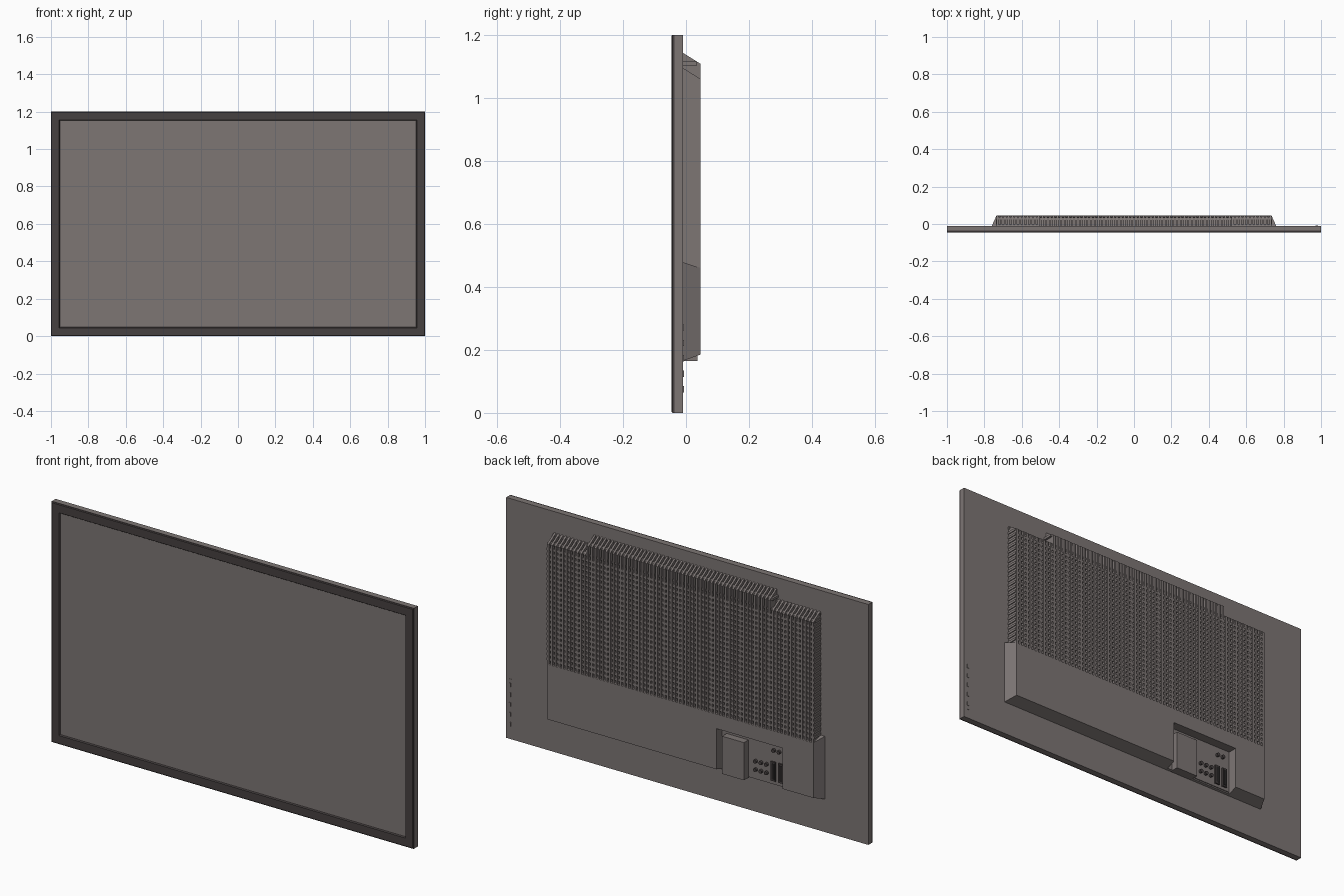
import bpy, bmesh, math
from mathutils import Matrix

if "Cube" in bpy.data.objects:
    bpy.data.objects.remove(bpy.data.objects["Cube"])


def material(name, rgb):
    m = bpy.data.materials.new(name)
    m.diffuse_color = (*rgb, 1)
    m.use_nodes = True
    m.node_tree.nodes["Principled BSDF"].inputs["Base Color"].default_value = m.diffuse_color
    return m


GREY = material("housing grey", (0.205, 0.180, 0.175))
SCREEN = material("screen grey", (0.205, 0.180, 0.175))
DARK = material("bezel dark", (0.062, 0.052, 0.052))
BLACK = material("port black", (0.02, 0.018, 0.018))

BACK = -0.01    # back plane of the panel
OUT = 0.046     # outermost plane of the rear housing


def finish(bm, name, mat):
    bmesh.ops.recalc_face_normals(bm, faces=bm.faces[:])
    me = bpy.data.meshes.new(name)
    bm.to_mesh(me)
    bm.free()
    me.materials.append(mat)
    ob = bpy.data.objects.new(name, me)
    bpy.context.collection.objects.link(ob)
    return ob


def loft(bm, a, b):
    """Solid between two matching point loops."""
    va, vb = [bm.verts.new(p) for p in a], [bm.verts.new(p) for p in b]
    bm.faces.new(va)
    bm.faces.new(vb[::-1])
    n = len(va)
    for i in range(n):
        bm.faces.new((va[i], vb[i], vb[(i + 1) % n], va[(i + 1) % n]))


def rect(x0, x1, z0, z1, y):
    return [(x0, y, z0), (x1, y, z0), (x1, y, z1), (x0, y, z1)]


def add_box(bm, x0, x1, y0, y1, z0, z1):
    loft(bm, rect(x0, x1, z0, z1, y0), rect(x0, x1, z0, z1, y1))


def box(name, mat, *dims):
    bm = bmesh.new()
    add_box(bm, *dims)
    return finish(bm, name, mat)


# Main panel body and screen
box("panel_body", GREY, -1, 1, -0.036, BACK, 0, 1.2)
box("screen", SCREEN, -0.955, 0.955, -0.040, -0.035, 0.045, 1.155)

# Bezel frame: profile rings with a small outer chamfer
bm = bmesh.new()
rings = []
for inset, y in ((0, -0.036), (0, -0.043), (0.004, -0.046), (0.044, -0.046), (0.048, -0.040), (0.048, -0.036)):
    rings.append([bm.verts.new(p) for p in rect(-1 + inset, 1 - inset, inset, 1.2 - inset, y)])
for r, s in zip(rings, rings[1:] + rings[:1]):
    for i in range(4):
        j = (i + 1) % 4
        bm.faces.new((r[i], r[j], s[j], s[i]))
finish(bm, "bezel", DARK)

# Lower rear housing with a recess for the connectors
bm = bmesh.new()
loft(bm, rect(-0.76, 0.76, 0.165, 0.478, BACK), rect(-0.735, 0.735, 0.185, 0.46, OUT))
housing = finish(bm, "lower_housing", GREY)
cutter = box("recess_cutter", GREY, -0.565, -0.20, 0.0, 0.1, 0.1, 0.388)
cutter.hide_render = True
cutter.hide_viewport = True
mod = housing.modifiers.new("recess", "BOOLEAN")
mod.object = cutter
mod.solver = 'EXACT'


# Vent: upright fins with sloped tops, taller in the middle
def vent_top(x):
    return 1.143 if -0.505 < x < 0.525 else 1.095


bm = bmesh.new()
count = 74
for i in range(count):
    x = -0.73 + i * 1.46 / (count - 1)
    top = vent_top(x)
    prof = [(BACK, 0.465), (OUT, 0.455), (OUT, top - 0.035), (BACK, top)]
    loft(bm, [(x - 0.005, y, z) for y, z in prof], [(x + 0.005, y, z) for y, z in prof])
finish(bm, "vent_fins", GREY)

# Vent: horizontal cross bars, the high ones only across the raised middle
bm = bmesh.new()
z = 0.478
while z < 1.125:
    wide = z < 1.08
    top = 1.095 if wide else 1.143
    y1 = min(OUT - 0.003, BACK + (top - z - 0.012) * 1.6)
    x0, x1 = (-0.739, 0.739) if wide else (-0.505, 0.525)
    if y1 > BACK + 0.003:
        add_box(bm, x0, x1, BACK, y1, z, z + 0.012)
    z += 0.025
finish(bm, "vent_bars", GREY)

# Power box inside the recess
box("power_box", GREY, -0.345, -0.225, BACK, 0.036, 0.165, 0.353)

# Connector plate and ports
box("connector_plate", GREY, -0.56, -0.36, 0.0, 0.004, 0.175, 0.38)
bm = bmesh.new()
jacks = [(x, z) for x in (-0.39, -0.42, -0.45) for z in (0.22, 0.262)] + [(-0.49, 0.342), (-0.52, 0.342)]
for x, z in jacks:
    m = Matrix.Translation((x, 0.009, z)) @ Matrix.Rotation(math.pi / 2, 4, 'X')
    bmesh.ops.create_cone(bm, cap_ends=True, segments=12, radius1=0.009, radius2=0.009, depth=0.014, matrix=m)
finish(bm, "round_jacks", DARK)
for i, x in enumerate((-0.488, -0.53)):
    box(f"slot_port_{i + 1}", DARK, x - 0.013, x + 0.013, 0.0, 0.012, 0.19, 0.285)
    box(f"slot_opening_{i + 1}", BLACK, x - 0.008, x + 0.008, 0.011, 0.013, 0.198, 0.277)

# Control strip with small buttons near the back edge
box("control_strip", GREY, 0.97, 0.985, BACK, -0.009, 0.045, 0.30)
for i in range(5):
    zc = 0.075 + i * 0.049
    box(f"control_button_{i + 1}", GREY, 0.973, 0.982, BACK, -0.007, zc - 0.01, zc + 0.01)
